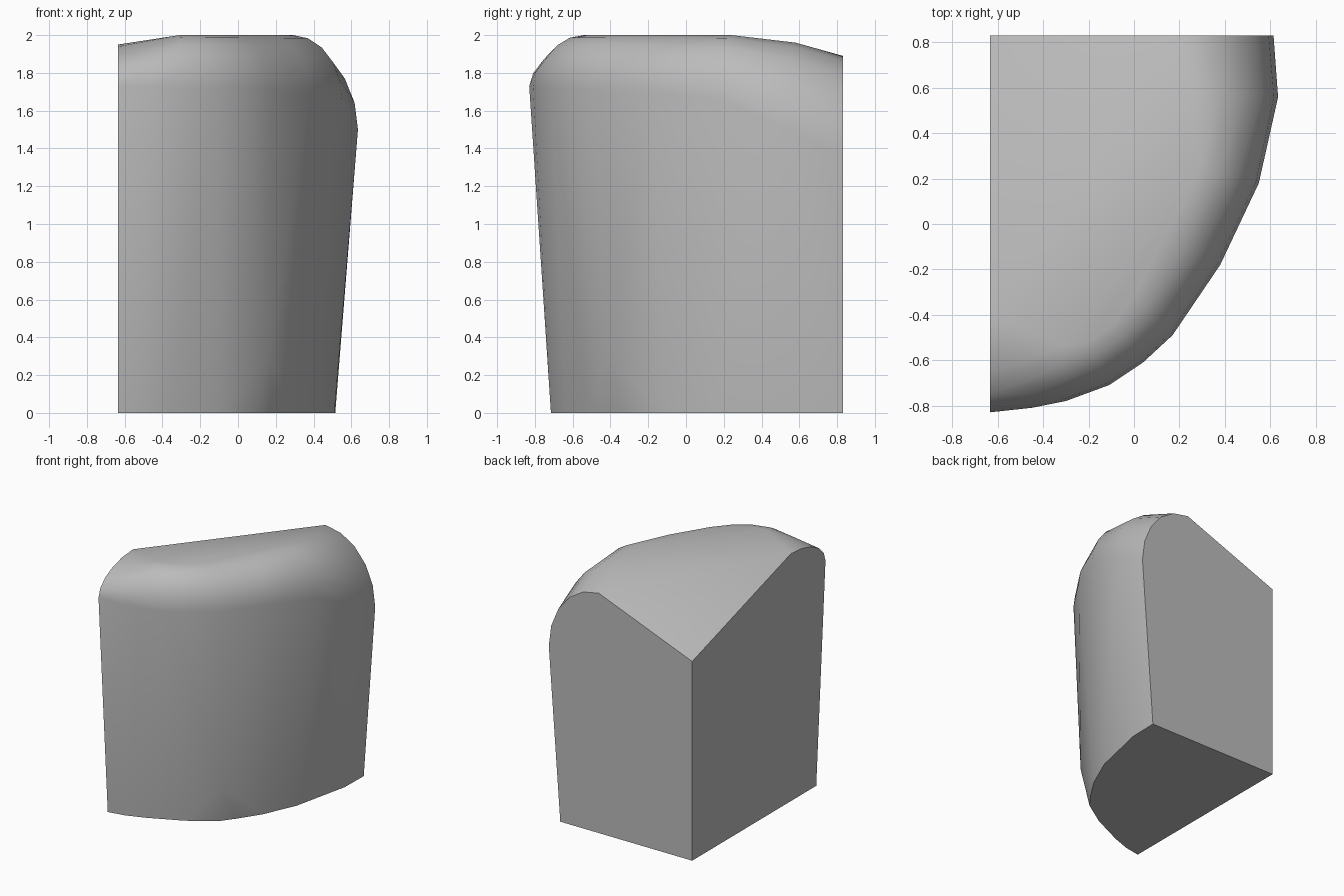
import bpy
import bmesh
from math import cos, sin, pi, radians
from mathutils import Vector

cube = bpy.data.objects.get("Cube")
if cube:
    bpy.data.objects.remove(cube, do_unlink=True)

# Plain grey material
grey = bpy.data.materials.new("plain_grey")
grey.use_nodes = True
colour = (0.5, 0.5, 0.5, 1)
grey.diffuse_color = colour
grey.node_tree.nodes["Principled BSDF"].inputs["Base Color"].default_value = colour

# Stations round the curved side: widest point, crown point, foot (x, y)
stations = [
    ((-.635, -.83, 1.73), (-.635, -.40, 1.95), (-.635, -.715)),
    ((-.45, -.81, 1.73), (-.45, -.50, 1.975), (-.50, -.69)),
    ((-.30, -.78, 1.72), (-.31, -.54, 2.0), (-.36, -.64)),
    ((-.11, -.71, 1.72), (-.20, -.52, 2.0), (-.10, -.52)),
    ((.04, -.61, 1.72), (-.09, -.44, 2.0), (.10, -.39)),
    ((.17, -.49, 1.71), (.0, -.32, 2.0), (.19, -.27)),
    ((.38, -.18, 1.70), (.15, -.06, 2.0), (.295, -.11)),
    ((.55, .18, 1.66), (.29, .24, 2.0), (.41, .15)),
    ((.635, .56, 1.50), (.27, .58, 1.96), (.51, .60)),
    ((.615, .83, 1.36), (.18, .83, 1.89), (.515, .83)),
]

# Inner corner post, and the facet point low on the curved side
points = [Vector((-.635, .83, 0)), Vector((-.635, .83, 1.57)),
          Vector((.16, -.42, .3))]

# Quarter-ellipse shoulder from the widest point up to the crown
steps = 5
for wide, crown, foot in stations:
    wide, crown = Vector(wide), Vector(crown)
    points.append(Vector((foot[0], foot[1], 0)))
    for i in range(steps + 1):
        a = pi / 2 * i / steps
        p = crown.lerp(wide, cos(a))
        p.z = wide.z + (crown.z - wide.z) * sin(a)
        points.append(p)

# Wrap the points in one convex solid
bm = bmesh.new()
for p in points:
    bm.verts.new(p)
hull = bmesh.ops.convex_hull(bm, input=bm.verts)
loose = [v for v in bm.verts if not v.link_faces]
bmesh.ops.delete(bm, geom=loose, context='VERTS')
bmesh.ops.dissolve_limit(bm, angle_limit=radians(0.5), verts=bm.verts, edges=bm.edges)
bmesh.ops.recalc_face_normals(bm, faces=bm.faces)
mesh = bpy.data.meshes.new("rounded_quarter_block")
bm.to_mesh(mesh)
bm.free()
mesh.materials.append(grey)
block = bpy.data.objects.new("rounded_quarter_block", mesh)
bpy.context.collection.objects.link(block)

# Smooth the curved shoulder, keep the cut faces crisp
bpy.ops.object.select_all(action='DESELECT')
block.select_set(True)
bpy.context.view_layer.objects.active = block
bpy.ops.object.shade_smooth_by_angle(angle=radians(30))
